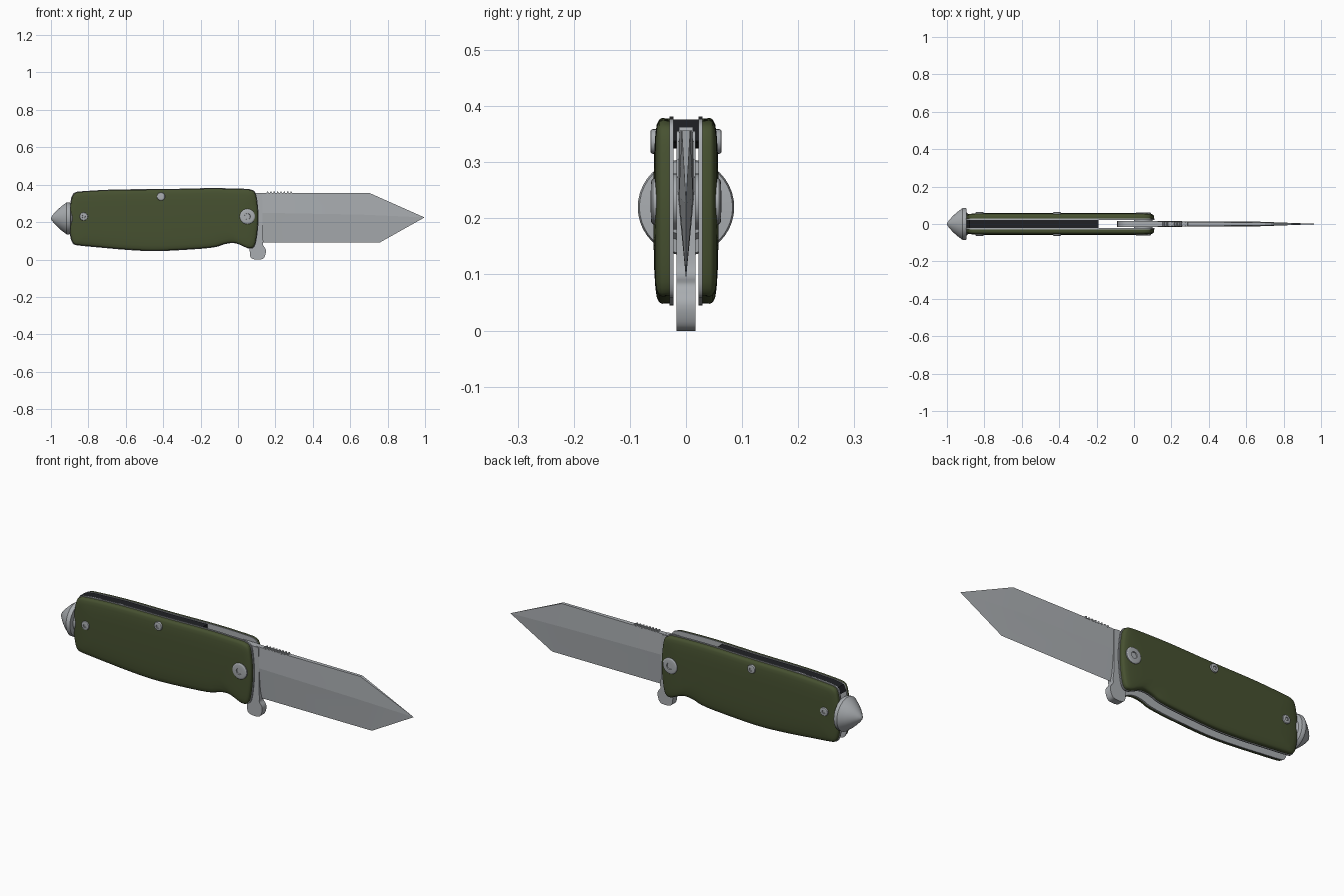
import bpy, bmesh, math
from mathutils import Matrix, Vector

if "Cube" in bpy.data.objects:
    bpy.data.objects.remove(bpy.data.objects["Cube"])


def material(name, col):
    m = bpy.data.materials.new(name)
    m.diffuse_color = (*col, 1)
    m.use_nodes = True
    m.node_tree.nodes["Principled BSDF"].inputs["Base Color"].default_value = m.diffuse_color
    return m


GREEN = material("olive green", (0.062, 0.082, 0.03))
STEEL = material("steel grey", (0.40, 0.42, 0.44))
BLACK = material("black", (0.014, 0.015, 0.018))


def finish(name, bm, mat, angle=35):
    bmesh.ops.recalc_face_normals(bm, faces=bm.faces)
    me = bpy.data.meshes.new(name)
    bm.to_mesh(me)
    bm.free()
    me.materials.append(mat)
    me.shade_smooth()
    me.set_sharp_from_angle(angle=math.radians(angle))
    ob = bpy.data.objects.new(name, me)
    bpy.context.collection.objects.link(ob)
    return ob


def rounded(pts, n=2):
    # corner cutting keeps the outline smooth
    for _ in range(n):
        out = []
        for a, b in zip(pts, pts[1:] + pts[:1]):
            a, b = Vector(a), Vector(b)
            out += [a.lerp(b, .25), a.lerp(b, .75)]
        pts = out
    return [tuple(p) for p in pts]


def loft(name, rings, mat, angle=35):
    # rings of 3D points joined in order, both ends capped
    bm = bmesh.new()
    vs = [[bm.verts.new(p) for p in r] for r in rings]
    for a, b in zip(vs, vs[1:]):
        for i in range(len(a)):
            j = (i + 1) % len(a)
            bm.faces.new((a[i], a[j], b[j], b[i]))
    bm.faces.new(vs[0])
    bm.faces.new(vs[-1])
    return finish(name, bm, mat, angle)


def plate(name, pts, y0, y1, mat):
    return loft(name, [[(x, y, z) for x, z in pts] for y in (y0, y1)], mat)


def shrink(pts, d):
    # moves the handle outline inwards by about d
    return [(-.4 + (x + .4) * (1 - d / .5), .213 + (z - .213) * (1 - d / .168)) for x, z in pts]


OUTLINE = rounded([
    (-.885, .08), (-.85, .074), (-.75, .065), (-.6, .051), (-.45, .043), (-.3, .05),
    (-.12, .063), (-.07, .084), (-.015, .09), (.03, .07), (.06, .056), (.09, .062),
    (.103, .12), (.112, .22), (.105, .31), (.095, .362), (.07, .376), (.03, .379),
    (-.15, .383), (-.4, .376), (-.65, .376), (-.83, .366), (-.88, .36), (-.895, .32),
    (-.907, .22), (-.9, .13)])

# handle scales and liners, one on each side
LEVELS = [(.029, .004), (.043, .003), (.048, .006), (.052, .014), (.0545, .03), (.0565, .06), (.0575, .1)]
for s, side in ((-1, "front"), (1, "back")):
    loft(side + "_handle_scale",
         [[(x, s * y, z) for x, z in shrink(OUTLINE, d)] for y, d in LEVELS], GREEN, 50)
    plate(side + "_liner", OUTLINE, s * .0225, s * .029, STEEL)


def turned(name, prof, origin, axis, mat, seg=32, angle=35):
    # lathe: prof is (distance along axis, radius)
    rot = Vector((0, 0, 1)).rotation_difference(Vector(axis)).to_matrix()
    rings = []
    for h, r in prof:
        rings.append([Vector(origin) + rot @ Vector((r * math.cos(t), r * math.sin(t), h))
                      for t in (2 * math.pi * i / seg for i in range(seg))])
    return loft(name, rings, mat, angle)


# screws with a recessed drive
for s, side in ((-1, "front"), (1, "back")):
    for name, x, z, r in (("pivot_screw", .05, .23, .041), ("end_screw", -.825, .23, .022),
                          ("spine_screw", -.412, .337, .022)):
        top = .0625 if r > .03 else .0635
        turned(f"{side}_{name}",
               [(.03, r), (top - .004, r), (top - .001, r * .93), (top, r * .82),
                (top, r * .4), (top - .005, r * .38)],
               (x, 0, z), (0, s, 0), STEEL, 24)

# pivot washers and barrel
turned("pivot_barrel", [(-.0225, .05), (.0225, .05)], (.05, 0, .23), (0, 1, 0), STEEL)

# back spacer along the spine
plate("back_spacer",
      [(-.895, .325), (-.88, .355), (-.83, .364), (-.65, .372), (-.4, .372), (-.19, .376),
       (-.19, .338), (-.4, .335), (-.65, .335), (-.86, .33)], -.0225, .0225, BLACK)

# pommel with its fixing block
turned("pommel",
       [(-.02, .05), (-.006, .06), (-.004, .083), (.004, .086), (.016, .086), (.021, .082),
        (.026, .078), (.045, .064), (.065, .046), (.085, .025), (.095, .012), (.1, .003)],
       (-.9, 0, .22), (-1, 0, 0), STEEL, 40)
plate("pommel_block", [(-.905, .18), (-.905, .26), (-.8, .26), (-.8, .18)], -.0225, .0225, STEEL)

# tang with flipper tab
plate("tang_and_flipper",
      rounded([(-.09, .16), (-.09, .29), (-.065, .345), (0, .357), (.1, .357), (.125, .355), (.13, .345),
               (.13, .2), (.13, .12), (.137, .097), (.13, .08), (.149, .058), (.15, .035), (.138, .004),
               (.115, -.001), (.085, .0), (.064, .012), (.063, .05), (.055, .09), (0, .11), (-.06, .12)], 2),
      -.0172, .0172, STEEL)

# blade
bm = bmesh.new()
V = lambda x, y, z: bm.verts.new((x, y, z))
E0, E1, T = V(.12, 0, .092), V(.76, 0, .092), V(.997, 0, .225)
S, R = {}, {}
for s in (-1, 1):
    S[s] = [V(.11, s * .0125, .357), V(.70, s * .0075, .357)]
    R[s] = [V(.11, s * .0155, .25), V(.665, s * .0125, .24)]
    for f in ((S[s][0], S[s][1], R[s][1], R[s][0]), (R[s][0], R[s][1], E1, E0),
              (S[s][1], T, R[s][1]), (R[s][1], T, E1)):
        bm.faces.new(f)
bm.faces.new((S[-1][0], S[1][0], S[1][1], S[-1][1]))
bm.faces.new((S[-1][1], S[1][1], T))
bm.faces.new((S[-1][0], R[-1][0], E0, R[1][0], S[1][0]))
finish("blade", bm, STEEL, 3)

# thumb grip teeth on the spine
for i in range(8):
    x = .152 + i * .018
    plate(f"grip_tooth_{i + 1}", [(x, .352), (x + .003, .363), (x + .009, .363), (x + .012, .352)],
          -.0125, .0125, STEEL)
